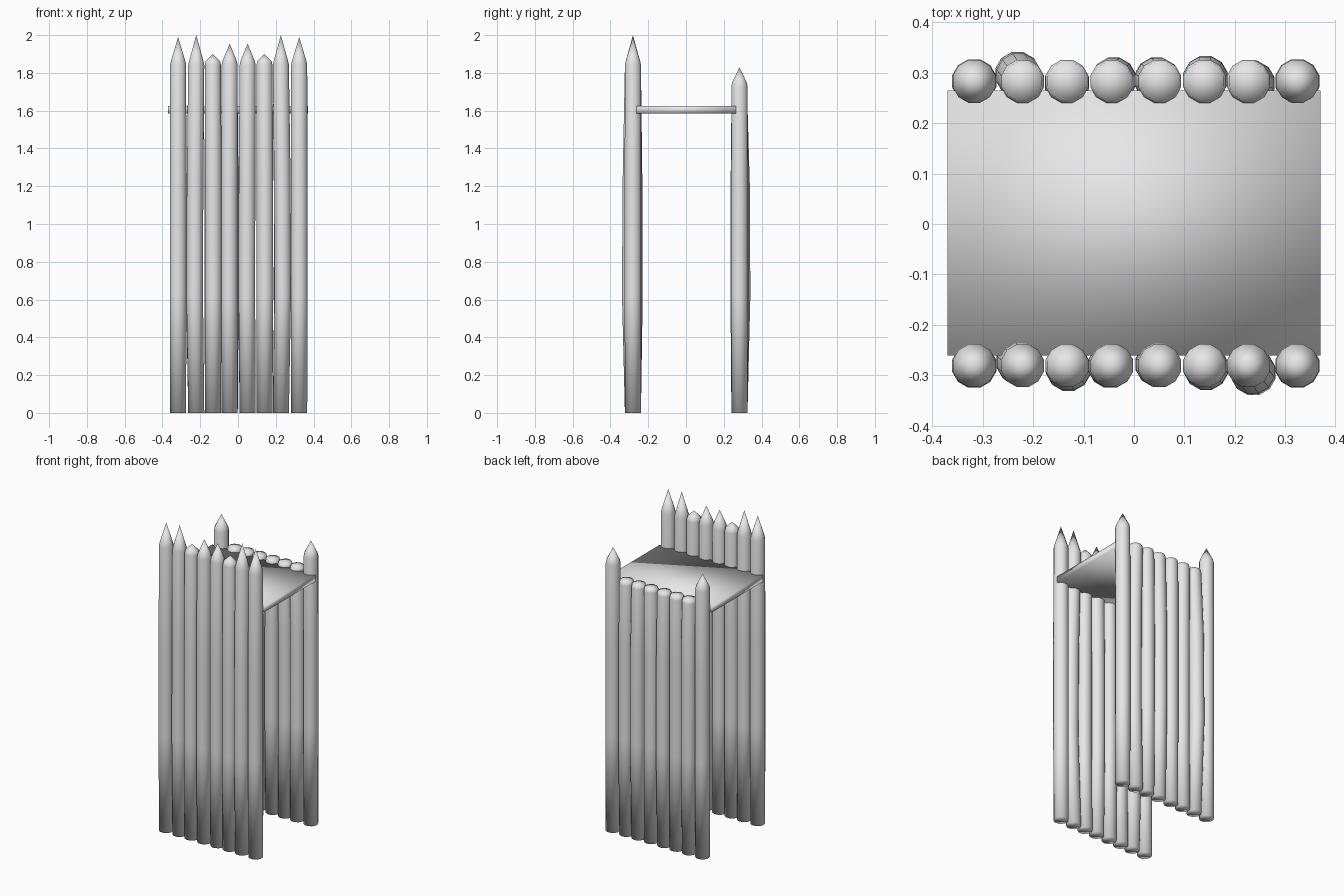
import bpy
import bmesh
import math

cube = bpy.data.objects.get("Cube")
if cube:
    bpy.data.objects.remove(cube, do_unlink=True)

GREY = (0.8, 0.8, 0.8, 1)
wood = bpy.data.materials.new("pale_grey")
wood.use_nodes = True
wood.diffuse_color = GREY
wood.node_tree.nodes["Principled BSDF"].inputs["Base Color"].default_value = GREY

SIDES = 12
RADIUS = 0.044


def finish(bm, name):
    """Turn a bmesh into a smooth shaded wooden object."""
    bmesh.ops.recalc_face_normals(bm, faces=bm.faces)
    mesh = bpy.data.meshes.new(name)
    for face in bm.faces:
        face.smooth = True
    bm.to_mesh(mesh)
    bm.free()
    mesh.materials.append(wood)
    obj = bpy.data.objects.new(name, mesh)
    bpy.context.collection.objects.link(obj)


def log(name, x, y, shoulder, tip, bow=(0, 0)):
    """Upright log, bowed at mid height, with a pointed or low domed top."""
    bm = bmesh.new()
    profile = [(0, 1, 0), (0.62, 1.03, 1), (1.2, 1.03, 0.8),
               (shoulder - 0.02, 1, 0), (shoulder, 0.9, 0)]
    rings = []
    for z, scale, bend in profile:
        ring = []
        for i in range(SIDES):
            a = 2 * math.pi * (i + 0.5) / SIDES
            ring.append(bm.verts.new((x + bow[0] * bend + RADIUS * scale * math.cos(a),
                                      y + bow[1] * bend + RADIUS * scale * math.sin(a), z)))
        rings.append(ring)
    for low, high in zip(rings, rings[1:]):
        for i in range(SIDES):
            j = (i + 1) % SIDES
            bm.faces.new((low[i], low[j], high[j], high[i]))
    bm.faces.new(rings[0])
    apex = bm.verts.new((x, y, tip))
    for i in range(SIDES):
        bm.faces.new((rings[-1][i], rings[-1][(i + 1) % SIDES], apex))
    finish(bm, name)


# Front palisade: tall sharpened logs
columns = [-0.317, -0.221, -0.133, -0.044, 0.051, 0.14, 0.227, 0.324]
front_tips = [1.99, 2.0, 1.9, 1.955, 1.955, 1.9, 2.0, 1.99]
front_bows = [(0, 0), (-0.008, 0.008), (0.003, -0.006), (-0.003, 0),
              (-0.004, 0.003), (0.003, -0.004), (0.01, -0.014), (0, 0)]
for n, (x, tip, bow) in enumerate(zip(columns, front_tips, front_bows), 1):
    log(f"front_log_{n}", x, -0.281, 1.862, tip, bow)

# Back wall: pointed corner logs, short blunt logs carrying the platform
back_bows = [(0, 0), (-0.01, 0.014), (0, -0.004), (0.004, 0.003),
             (-0.006, 0.003), (0.002, 0.006), (0.008, -0.004), (0, 0)]
for n, (x, bow) in enumerate(zip(columns, back_bows), 1):
    corner = n in (1, len(columns))
    shoulder, tip = (1.75, 1.83) if corner else (1.645, 1.655)
    log(f"back_log_{n}", x, 0.283, shoulder, tip, bow)

# Walkway platform between the two walls
bm = bmesh.new()
bmesh.ops.create_cube(bm, size=1)
for v in bm.verts:
    v.co.x *= 0.74
    v.co.y = v.co.y * 0.526 + 0.002
    v.co.z = v.co.z * 0.04 + 1.605
finish(bm, "walkway_platform")
